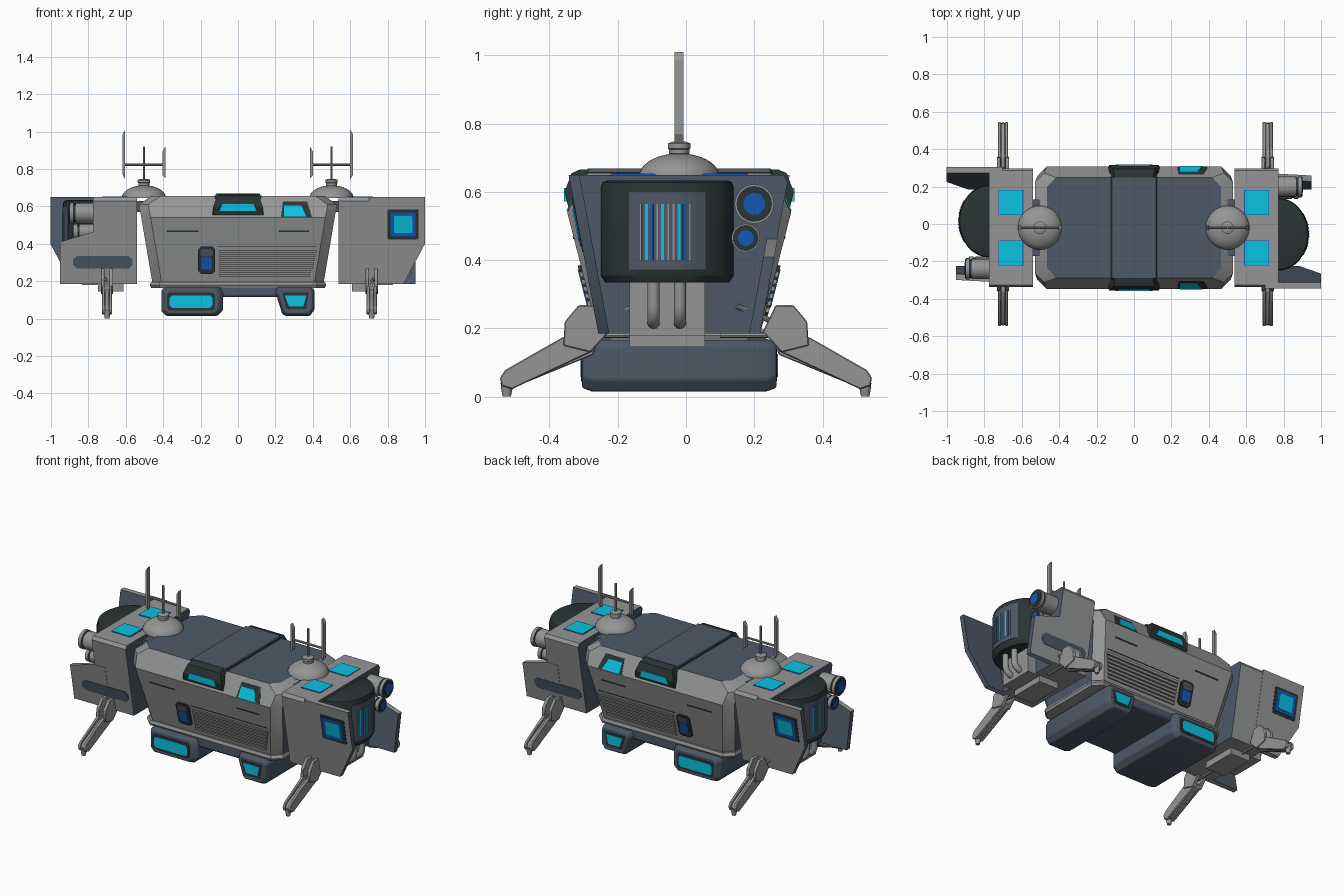
import bpy, bmesh, math
from mathutils import Vector, Matrix

if "Cube" in bpy.data.objects:
    bpy.data.objects.remove(bpy.data.objects["Cube"])

CY = -0.02  # hull centre line in y


def material(name, r, g, b):
    m = bpy.data.materials.new(name)
    m.diffuse_color = (r, g, b, 1)
    m.use_nodes = True
    m.node_tree.nodes["Principled BSDF"].inputs["Base Color"].default_value = m.diffuse_color
    return m


GREY = material("hull grey", .30, .302, .305)
SLATE = material("slate blue", .075, .098, .135)
DARK = material("near black", .024, .033, .033)
CYAN = material("cyan glow", .003, .54, .77)
BLUE = material("deep blue", .006, .10, .48)


def loft(name, rings, mat, bevel=0.0, seg=2):
    """Skin rings of points and cap both ends."""
    bm = bmesh.new()
    vs = [[bm.verts.new(p) for p in r] for r in rings]
    n = len(rings[0])
    for a, b in zip(vs, vs[1:]):
        for i in range(n):
            j = (i + 1) % n
            bm.faces.new((a[i], a[j], b[j], b[i]))
    bm.faces.new(vs[0])
    bm.faces.new(vs[-1])
    bmesh.ops.recalc_face_normals(bm, faces=bm.faces)
    me = bpy.data.meshes.new(name)
    bm.to_mesh(me)
    bm.free()
    ob = bpy.data.objects.new(name, me)
    bpy.context.collection.objects.link(ob)
    me.materials.append(mat)
    if bevel:
        b = ob.modifiers.new("bevel", 'BEVEL')
        b.width, b.segments, b.limit_method = bevel, seg, 'ANGLE'
    return ob


def box(name, x0, x1, y0, y1, z0, z1, mat, bevel=0.0):
    q = [(x0, y0), (x1, y0), (x1, y1), (x0, y1)]
    return loft(name, [[(x, y, z) for x, y in q] for z in (z0, z1)], mat, bevel)


def second_colour(ob, mat, rule):
    ob.data.materials.append(mat)
    for f in ob.data.polygons:
        if rule(f.normal):
            f.material_index = 1
    return ob


def tube(name, pts, radii, mat, n=20):
    """Round section swept along points; radii may vary for turned shapes."""
    pts = [Vector(p) for p in pts]
    side = Vector((0, 1, 0)) if abs((pts[-1] - pts[0]).normalized().y) < .8 else Vector((1, 0, 0))
    rings = []
    for i, p in enumerate(pts):
        d = (pts[min(i + 1, len(pts) - 1)] - pts[max(i - 1, 0)]).normalized()
        u = d.cross(side).normalized()
        v = d.cross(u)
        r = radii[i] if isinstance(radii, (list, tuple)) else radii
        rings.append([p + r * (u * math.cos(t) + v * math.sin(t))
                      for t in (2 * math.pi * k / n for k in range(n))])
    return loft(name, rings, mat)


def hull_y(z):
    return .235 + (z - .175) * .255 if z < .54 else .328 - (z - .54) * .52


def module_y(z):
    return .235 + (z - .185) * .187


def wall_plate(name, poly, surf, sy, out, inn, mat):
    """Plate of (x, z) outline lying on a leaning side wall."""
    return loft(name, [[(x, CY + sy * (surf(z) + o), z) for x, z in poly] for o in (out, -inn)], mat)


def rect(x0, x1, z0, z1, c=0.0):
    if not c:
        return [(x0, z0), (x1, z0), (x1, z1), (x0, z1)]
    return [(x0 + c, z0), (x1 - c, z0), (x1, z0 + c), (x1, z1 - c),
            (x1 - c, z1), (x0 + c, z1), (x0, z1 - c), (x0, z0 + c)]


def section(hx, hy, z, c=.05):
    return [(x, y + CY, z) for x, y in rect(-hx, hx, -hy, hy, c)]


# main hull: tapered, chamfered body with slate roof and ends
hull = loft("main_hull", [section(.455, .235, .175), section(.517, .328, .54),
                          section(.53, .292, .61), section(.465, .268, .655)], GREY)
second_colour(hull, SLATE, lambda n: n.z > .9 or abs(n.x) > .95)
loft("hull_bottom_rail", [section(.465, .25, .165), section(.472, .257, .18), section(.465, .25, .197)], GREY)
loft("roof_band", [section(.125, .28, .64, .005), section(.118, .268, .668, .005)], SLATE)
for s in (-1, 1):
    box("roof_seam", s * .122 - .004, s * .122 + .004, CY - .27, CY + .27, .65, .659, DARK)

# details on the front and back of the hull
for sy in (-1, 1):
    loft("roof_window_hood", [[(x, CY + sy * y, z) for x, y in ((-hx, .22), (hx, .22), (hx, hy), (-hx, hy))]
         for hx, hy, z in ((.137, .325, .555), (.132, .336, .6), (.112, .315, .655), (.105, .29, .666))], DARK)
    wall_plate("roof_window", [(-.1, .572), (.1, .572), (.083, .612), (-.083, .612)], lambda z: .335, sy, .003, .01, CYAN)
    wall_plate("side_window_frame", [(.23, .543), (.395, .543), (.37, .625), (.24, .625)], hull_y, sy, .002, .01, DARK)
    wall_plate("side_window", [(.245, .546), (.365, .546), (.338, .606), (.246, .606)], hull_y, sy, .005, .01, CYAN)
    wall_plate("door_frame", rect(-.213, -.122, .24, .385, .015), hull_y, sy, .009, .01, DARK)
    wall_plate("door", rect(-.197, -.138, .262, .33, .01), hull_y, sy, .012, .01, BLUE)
    wall_plate("door_top", rect(-.2, -.135, .332, .372, .01), hull_y, sy, .012, .01, SLATE)
    for x0, x1 in ((-.38, -.21), (.22, .38)):
        wall_plate("slit", rect(x0, x1, .462, .47), hull_y, sy, .002, .01, DARK)
    wall_plate("panel_line", rect(-.11, .42, .382, .386), hull_y, sy, .002, .01, DARK)
    for k in range(7):
        z = .225 + k * .021
        wall_plate("vent_slat", rect(-.1, .385 + k * .006, z, z + .014), hull_y, sy, .009, .01, GREY)


# belly pods running front to back
def pod(name, poly, hy):
    cx = (poly[0][0] + poly[1][0]) / 2
    rings = []
    for y, k in ((-hy, .86), (-hy + .03, 1), (hy - .03, 1), (hy, .86)):
        rings.append([(cx + (x - cx) * k, CY + y, .095 + (z - .095) * k) for x, z in poly])
    return loft(name, rings, SLATE, .006)


pod("belly_pod_large", [(-.385, .015), (-.11, .015), (-.08, .045), (-.08, .14), (-.1, .17), (-.39, .17), (-.41, .15), (-.41, .04)], .285)
pod("belly_pod_small", [(.25, .015), (.385, .015), (.41, .05), (.41, .15), (.39, .17), (.21, .17), (.2, .14), (.235, .03)], .285)
box("belly_bridge", -.1, .24, CY - .25, CY + .25, .115, .18, SLATE, .015)
for sy in (-1, 1):
    for out, mat, g in ((.002, DARK, .014), (.004, CYAN, 0)):
        wall_plate("belly_window", rect(-.365 - g, -.137 + g, .058 - g, .125 + g, .012), lambda z: .285, sy, out, .012, mat)
        wall_plate("belly_window_small", [(.272 - g, .066 - g), (.35 + g, .066 - g), (.365 + g, .125 + g), (.25 - g, .125 + g)],
                   lambda z: .285, sy, out, .012, mat)

# ---- end module, built at +x; the other one is a half turn copy ----
module = []


def add(ob):
    module.append(ob)
    return ob


prof = [(-.235, .185), (.235, .185), (.318, .63), (.305, .65), (-.305, .65), (-.318, .63)]
body = add(loft("end_module", [[(x, y + CY, z) for y, z in prof] for x in (.538, .773)], GREY))
second_colour(body, SLATE, lambda n: abs(n.x) > .9)
add(box("module_link", .5, .55, CY - .15, CY + .15, .57, .63, SLATE))

# long shield plate with window, and short plate on the engine side; slate inside and on the edges
shield = add(wall_plate("shield_plate", [(.7, .185), (.885, .185), (1, .4), (1, .65), (.7, .65)], module_y, -1, .002, .03, GREY))
second_colour(shield, SLATE, lambda n: n.y > .5 or n.x > .6)
for g, out, mat in ((.034, .004, DARK), (.018, .007, BLUE), (0, .01, CYAN)):
    add(wall_plate("shield_window", rect(.833 - g, .932 + g, .458 - g, .55 + g, .006), module_y, -1, out, .01, mat))
flank = add(wall_plate("engine_side_plate", [(.7, .185), (.95, .185), (.95, .41), (.775, .462), (.7, .462)], module_y, 1, .002, .03, GREY))
second_colour(flank, SLATE, lambda n: n.y < -.5 or n.x > .6)
add(wall_plate("engine_side_slot", rect(.56, .88, .268, .335, .02), module_y, 1, .005, .01, SLATE))

# roof lights
for y in (.115, -.155):
    add(box("roof_light_rim", .587, .721, y - .066, y + .066, .645, .652, BLUE))
    add(box("roof_light", .593, .72, y - .063, y + .063, .645, .654, CYAN))


# dark drum with a curved striped panel
def arc(k, a0, a1, z, n):
    return [(.77 + .163 * k * math.cos(a), -.055 + .195 * k * math.sin(a), z)
            for a in (a0 + (a1 - a0) * i / n for i in range(n + 1))]


def drum_panel(name, a0, a1, z0, z1, k, mat, n=8):
    return add(loft(name, [arc(k, a0, a1, z, n) + arc(.9, a1, a0, z, n) for z in (z0, z1)], mat))


add(loft("drum", [arc(k, -math.pi, math.pi * .9375, z, 31) for k, z in
                  ((.93, .335), (1, .355), (1, .612), (.97, .628), (.9, .633))], DARK))
drum_panel("drum_panel", -.6, .6, .372, .6, 1.015, SLATE)
for i in range(10):
    a = math.asin((-.075 + i * .0155) / .195)
    mat = CYAN if i in (1, 4, 7) else BLUE if i in (2, 8) else GREY
    w = .012 if mat == GREY else .022
    drum_panel("drum_stripe", a - w, a + w, .4, .565, 1.03, mat, 1)

# twin thrusters
for y, z, r, x1 in ((.2, .565, .055, .9), (.175, .465, .04, .88)):
    add(tube("thruster", [(.76, y, z), (x1 - .035, y, z)], r, GREY))
    add(tube("thruster_ring", [(x1 - .05, y, z), (x1 - .02, y, z)], r * .9, DARK))
    add(tube("thruster_rim", [(x1 - .024, y, z), (x1 - .004, y, z)], r * 1.05, GREY))
    add(tube("thruster_mouth", [(x1 - .01, y, z), (x1, y, z)], r * .95, DARK))
    add(tube("thruster_core", [(x1 - .01, y, z), (x1 + .003, y, z)], r * .58, BLUE))

# lower block and bent pipes
add(box("lower_block", .61, .745, -.165, .055, .145, .2, GREY))
add(box("pipe_block", .745, .83, -.165, .055, .18, .335, GREY))
for y in (-.095, -.018):
    path = [(.87, y, .36), (.87, y, .27)] + [(.82 + .05 * math.cos(t), y, .265 - .05 * math.sin(t))
                                            for t in (.2, .5, .85, 1.2, 1.57)] + [(.79, y, .215)]
    add(tube("pipe", path, .018, GREY, 14))

# sensor dome with antenna
DX = .5
dome = [(.118 * math.cos(t), .645 + .068 * math.sin(t)) for t in (k * .17 for k in range(9))]
dome += [(.03, .712), (.03, .725), (.033, .727), (.033, .742), (.02, .747)]
add(tube("sensor_dome", [(DX, CY, z) for r, z in dome], [r for r, z in dome], GREY, 32))
add(tube("antenna_mast", [(DX, CY, .74), (DX, CY, .92)], .006, GREY, 8))
add(tube("antenna_crossbar", [(DX - .108, CY, .823), (DX + .108, CY, .823)], .007, GREY, 8))
for s, top in ((1, 1.01), (-1, .92)):
    blade = [(.1, .765), (.115, .75), (.115, top), (.1, top - .025)] if s < 0 else [(.1, .745), (.115, .77), (.115, top - .025), (.1, top)]
    add(loft("antenna_blade", [[(DX + s * x, CY + dy, z) for x, z in blade] for dy in (-.013, .013)], GREY))

# landing legs: twin arm plates, knee, struts and foot
arm = [(-.545, .055), (-.53, .078), (-.36, .175), (-.26, .165), (-.27, .135), (-.51, .022), (-.54, .032)]
knee = [(-.355, .22), (-.315, .268), (-.262, .268), (-.225, .19), (-.28, .13), (-.36, .15)]
for lx in (.715, -.7):
    for sy in (-1, 1):
        def slab(name, poly, x0, x1, mat):
            loft(name, [[(lx + x, -sy * y, z) for y, z in poly] for x in (x0, x1)], mat, .003, 1)
        for s in (-1, 1):
            slab("leg_arm", arm, s * .01, s * .027, GREY)
            slab("leg_knee", knee, s * .014, s * .033, GREY)
        slab("leg_core", [(y * .97 - .01, z * .85 + .008) for y, z in arm], -.011, .011, GREY)
        tube("leg_foot", [(lx, -sy * -.525, z) for z in (.04, .02, .0)], [.018, .016, .012], GREY, 12)
        sx = lx + math.copysign(.062, lx)
        tube("leg_strut", [(lx, sy * .3, .2), (sx, sy * .15, .265)], .008, GREY, 8)
        tube("leg_brace", [(lx, sy * .28, .18), (lx, sy * .1, .18)], .008, GREY, 8)

# smooth round parts, then copy the module half a turn around the hull centre
bpy.ops.object.select_all(action='SELECT')
bpy.context.view_layer.objects.active = hull
bpy.ops.object.shade_smooth_by_angle(angle=math.radians(30))
turn = Matrix.Translation((-.003, CY, 0)) @ Matrix.Rotation(math.pi, 4, 'Z') @ Matrix.Translation((0, -CY, 0))
for ob in module:
    twin = ob.copy()
    bpy.context.collection.objects.link(twin)
    twin.matrix_world = turn
